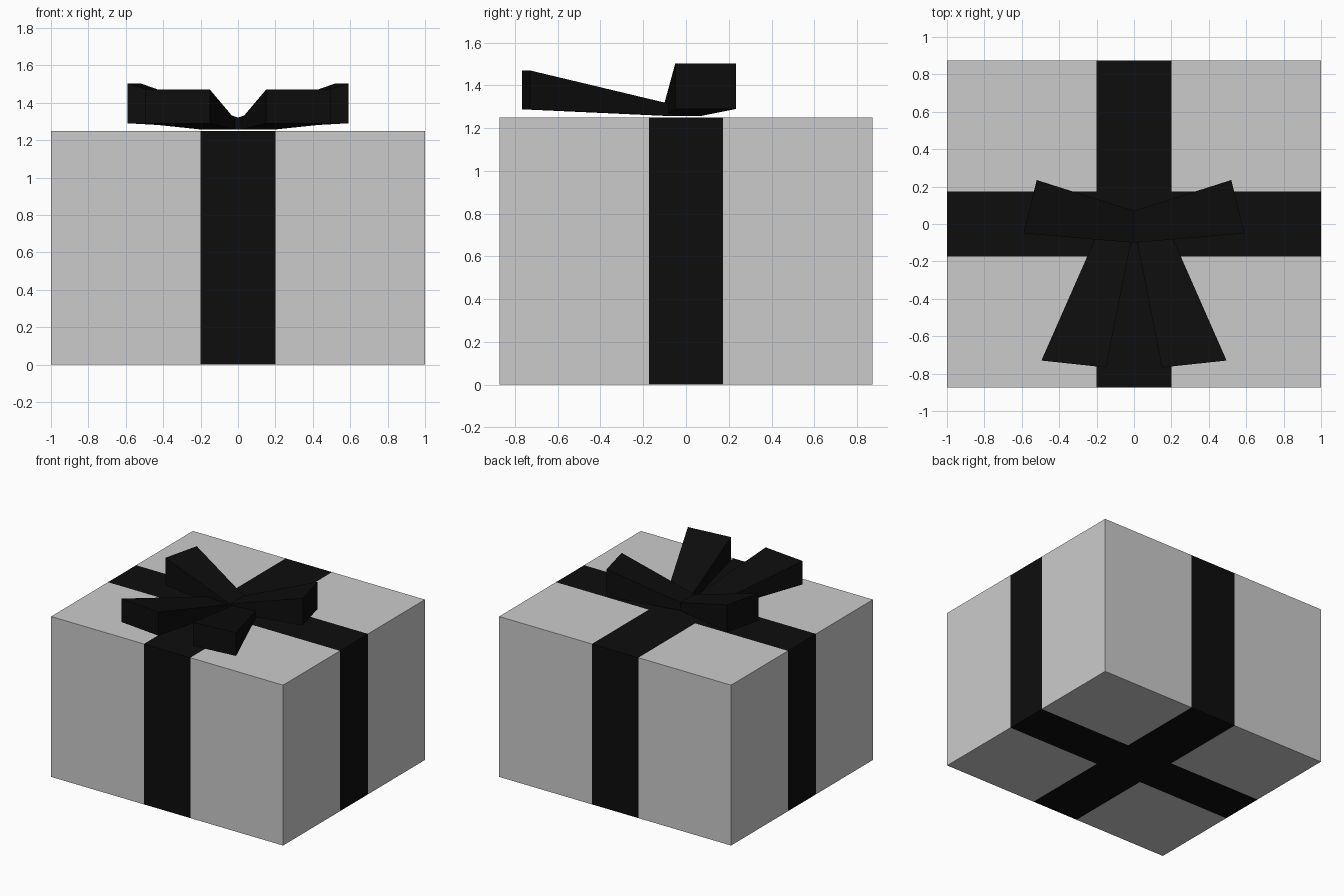
import bpy, bmesh
from mathutils import Vector

if "Cube" in bpy.data.objects:
    bpy.data.objects.remove(bpy.data.objects["Cube"])

HX, HY, H = 1.0, 0.873, 1.25      # box half sizes and height
RX, RY = 0.2, 0.173               # ribbon half widths

black = bpy.data.materials.new("ribbon_black")
black.diffuse_color = (0.004, 0.004, 0.004, 1)
black.use_nodes = True
black.node_tree.nodes["Principled BSDF"].inputs["Base Color"].default_value = black.diffuse_color


def finish(bm, name, mat=None):
    mesh = bpy.data.meshes.new(name)
    bm.to_mesh(mesh)
    bm.free()
    ob = bpy.data.objects.new(name, mesh)
    bpy.context.collection.objects.link(ob)
    if mat:
        mesh.materials.append(mat)
    return ob


def on_ribbon(face):
    c, n = face.calc_center_median(), face.normal
    return (abs(c.x) < RX and abs(n.x) < 0.5) or (abs(c.y) < RY and abs(n.y) < 0.5)


# Box and flush ribbon: one cube cut along the ribbon edges, split into two parts
def wrapped_box(name, ribbon, mat=None):
    bm = bmesh.new()
    bmesh.ops.create_cube(bm, size=1)
    for v in bm.verts:
        v.co = Vector((v.co.x * 2 * HX, v.co.y * 2 * HY, (v.co.z + 0.5) * H))
    for axis, d in ((Vector((1, 0, 0)), RX), (Vector((0, 1, 0)), RY)):
        for s in (-1, 1):
            bmesh.ops.bisect_plane(bm, geom=bm.verts[:] + bm.edges[:] + bm.faces[:],
                                   plane_co=axis * d * s, plane_no=axis)
    bm.normal_update()
    drop = [f for f in bm.faces if on_ribbon(f) != ribbon]
    bmesh.ops.delete(bm, geom=drop, context='FACES')
    return finish(bm, name, mat)


wrapped_box("gift_box", False)
wrapped_box("ribbon", True, black)


# Bow pieces: tapered blocks flaring from the knot, mirrored left and right
def bow_piece(name, inner, outer, z_in, z_out):
    bm = bmesh.new()
    ends = []
    for (a, b), (lo, hi) in ((inner, z_in), (outer, z_out)):
        ends.append([bm.verts.new((*p, z)) for p, z in ((a, lo), (b, lo), (b, hi), (a, hi))])
    bm.faces.new(ends[0])
    bm.faces.new(ends[1])
    for i in range(4):
        j = (i + 1) % 4
        bm.faces.new((ends[0][i], ends[0][j], ends[1][j], ends[1][i]))
    bmesh.ops.recalc_face_normals(bm, faces=bm.faces)
    ob = finish(bm, name, black)
    mirror = ob.modifiers.new("mirror", 'MIRROR')
    mirror.use_mirror_merge = False
    return ob


bow_piece("bow_loops", ((0, -0.1), (0, 0.07)), ((0.59, -0.05), (0.52, 0.235)),
          (1.257, 1.32), (1.29, 1.503))
bow_piece("bow_tails", ((0.015, -0.09), (0.2, -0.06)), ((0.15, -0.767), (0.495, -0.73)),
          (1.257, 1.31), (1.288, 1.47))
